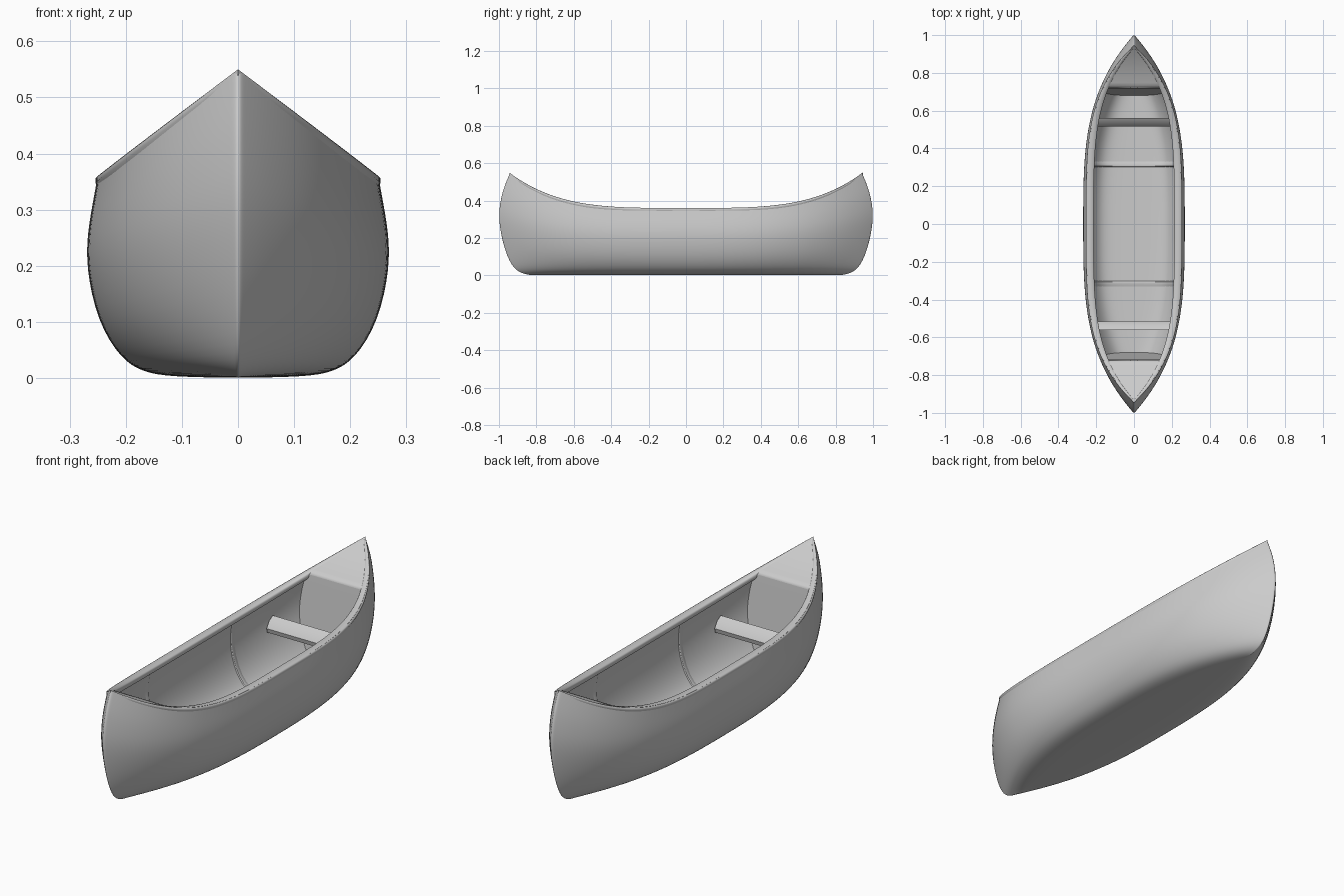
import bpy, bmesh, math

if "Cube" in bpy.data.objects:
    bpy.data.objects.remove(bpy.data.objects["Cube"])

# Hull rows from keel to sheer: half width, height fraction, stem reach, plan exponent
W = [0, .12, .168, .208, .251, .271, .268, .26, .25]
ZF = [0, .006, .028, .09, .28, .55, .72, .85, 1]
STEM = [.82, .85, .893, .937, .98, 1.008, .997, .98, .945]
P = [2.7, 2.7, 2.8, 2.9, 3.15, 3.3, 3.45, 3.6, 3.85]
ROWS = range(9)


def sheer(s):
    return .36 + .19 * abs(s) ** 3.8


def fullness(s, p):
    return max(0, 1 - min(1, abs(s)) ** p)


def outer(s, i):
    return (W[i] * fullness(s, P[i]), s * STEM[i], ZF[i] * sheer(s))


def inner(s, i, off=.012):
    x, y, z = outer(s, i)
    return (max(0, x - off), y, min(z + off, sheer(s) - .006))


def both_sides(half):
    """Mirror a half section (centre point first) into a full one."""
    return [(-x, y, z) for x, y, z in reversed(half[1:])] + half


def skin(name, sections, subdiv=0, angle=40):
    """Loft a surface through equal-length sections."""
    bm = bmesh.new()
    grid = [[bm.verts.new(p) for p in sec] for sec in sections]
    for a, b in zip(grid, grid[1:]):
        for j in range(len(a) - 1):
            bm.faces.new((a[j], a[j + 1], b[j + 1], b[j]))
    bmesh.ops.remove_doubles(bm, verts=bm.verts, dist=1e-5)
    bmesh.ops.recalc_face_normals(bm, faces=bm.faces)
    me = bpy.data.meshes.new(name)
    bm.to_mesh(me)
    bm.free()
    ob = bpy.data.objects.new(name, me)
    bpy.context.collection.objects.link(ob)
    bpy.ops.object.select_all(action='DESELECT')
    ob.select_set(True)
    bpy.context.view_layer.objects.active = ob
    bpy.ops.object.shade_smooth_by_angle(angle=math.radians(angle))
    if subdiv:
        mod = ob.modifiers.new("smooth", 'SUBSURF')
        mod.levels = mod.render_levels = subdiv
    return ob


# Outer hull
half_s = [.1, .2, .3, .4, .5, .6, .68, .76, .83, .89, .94, .97, .988, 1]
stations = [-s for s in reversed(half_s)] + [0] + half_s
skin("hull", [both_sides([outer(s, i) for i in ROWS]) for s in stations], 2, 180)

# Inner lining, ending behind the bulkheads
lining = [-.86 + 1.72 * k / 24 for k in range(25)]
skin("lining", [both_sides([inner(s, i) for i in ROWS]) for s in lining], 2, 180)


# Gunwale: rounded lip along each sheer line
def rim_inner(s):
    f = fullness(s, P[8])
    return max(0, .25 * f - min(.25 * f, .012 + .025 * f))


def gunwale_section(s, side):
    f = fullness(s, P[8])
    xo, xi, z, y = .25 * f, rim_inner(s), sheer(s), s * STEM[8]
    lip = .004 * min(1, 4 * f)
    pts = [(xo, z - .02), (xo + lip, z - .012), (xo + lip, z - .004), (xo, z),
           (xi + lip, z), (xi, z - .005), (xi, z - .015), (xi + lip, z - .025)]
    return [(side * a, y, b) for a, b in pts]


fine = [math.sin(math.pi / 2 * (k / 40 - 1)) for k in range(81)]
for side, label in ((-1, "left"), (1, "right")):
    skin("gunwale_" + label, [gunwale_section(s, side) for s in fine], 0, 80)

for end, label in ((-1, "front"), (1, "back")):
    # Deck plate with a turned-down inner edge
    def deck_row(s, drop=0):
        x, y, z = rim_inner(s) + .004 * fullness(s, P[8]), end * s * STEM[8], sheer(s) - drop
        return [(-x, y, z), (0, y, z), (x, y, z)]
    rows = [deck_row(.772, .04), deck_row(.764, .025), deck_row(.764, .006), deck_row(.772)]
    rows += [deck_row(.772 + .228 * k / 12) for k in range(1, 13)]
    skin(label + "_deck", rows, 0, 60)

    # Sloping bulkhead below the deck
    wall = []
    for i in ROWS:
        x, y, z = inner((.68 + .04 * ZF[i]) / STEM[i], i, .01)
        wall.append([(-x, end * y, z), (0, end * y, z), (x, end * y, z)])
    skin(label + "_bulkhead", wall, 0, 60)

    # Low rib across the lining
    def rib_section(y, off):
        return both_sides([inner(end * y / STEM[i], i, off) for i in ROWS])
    skin(label + "_rib", [rib_section(.303, .012), rib_section(.305, .016),
                          rib_section(.315, .016), rib_section(.33, .012)], 1, 60)

    # Tilted narrow seat
    seat = [(.515, .225), (.535, .255), (.56, .27), (.56, .25),
            (.54, .235), (.52, .205), (.515, .225)]
    skin(label + "_seat", [[(x, end * y, z) for y, z in seat]
                           for x in (-.212, 0, .212)], 0, 30)
